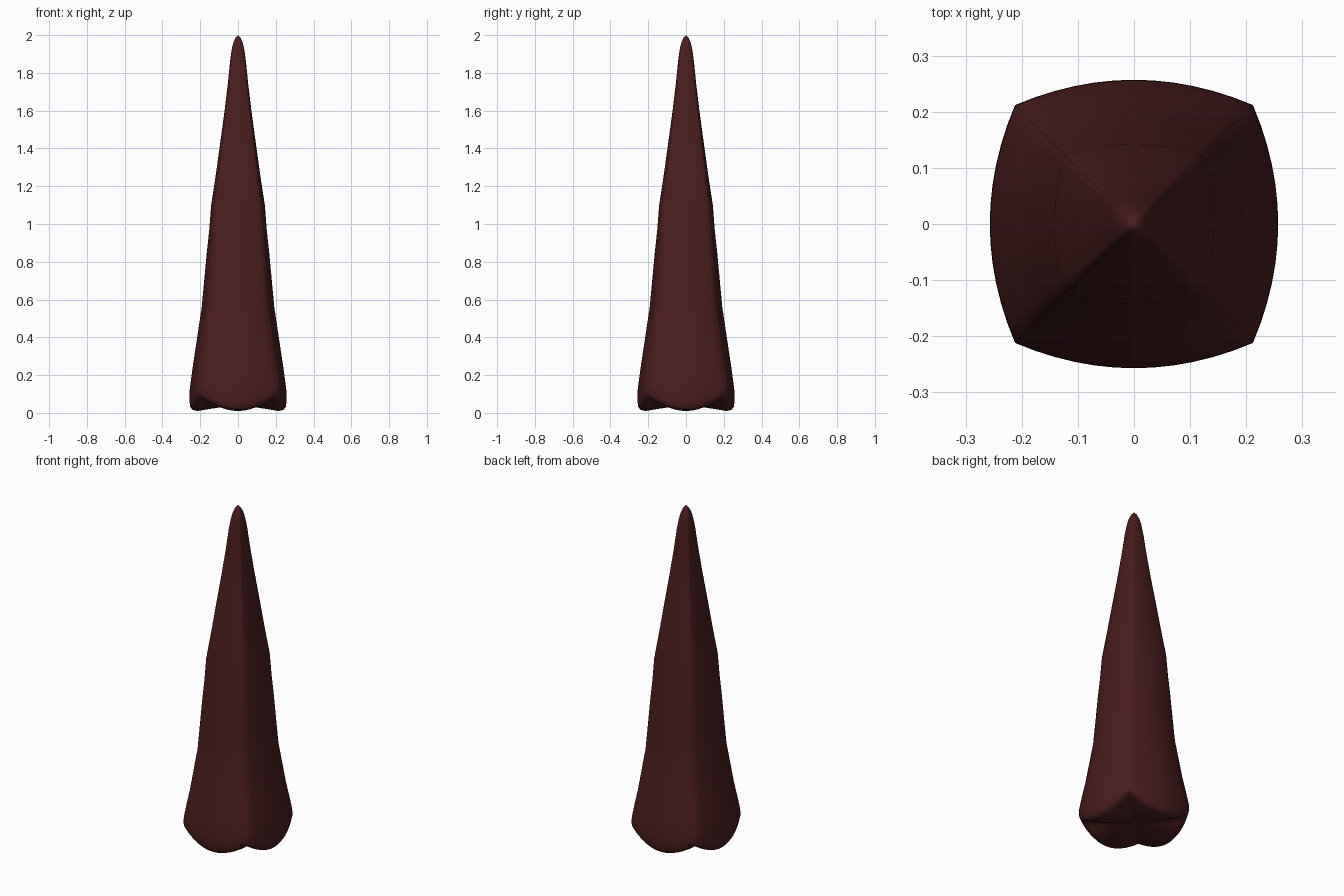
import bpy, bmesh, math

if "Cube" in bpy.data.objects:
    bpy.data.objects.remove(bpy.data.objects["Cube"])

# (height, half width across flats, corner squareness, corner lift)
PROFILE = [
    (0.010, 0.215, 0.83, 0.070), (0.016, 0.241, 0.83, 0.070),
    (0.032, 0.253, 0.825, 0.066), (0.06, 0.257, 0.825, 0.058),
    (0.12, 0.256, 0.825, 0.035), (0.22, 0.243, 0.825, 0.012),
    (0.32, 0.228, 0.82, 0), (0.44, 0.210, 0.82, 0), (0.56, 0.192, 0.82, 0),
    (0.70, 0.179, 0.83, 0), (0.85, 0.165, 0.845, 0), (0.97, 0.152, 0.86, 0),
    (1.10, 0.142, 0.87, 0), (1.25, 0.119, 0.88, 0), (1.43, 0.094, 0.89, 0),
    (1.60, 0.071, 0.89, 0), (1.75, 0.053, 0.88, 0), (1.86, 0.042, 0.86, 0),
    (1.92, 0.034, 0.83, 0), (1.96, 0.025, 0.80, 0), (1.985, 0.014, 0.75, 0),
]
STEPS = 12


def ring(bm, z, r, c, lift):
    """Bulged square cross-section whose corners rise by lift."""
    verts = []
    for side in range(4):
        ca, sa = [(1, 0), (0, 1), (-1, 0), (0, -1)][side]
        for i in range(STEPS):
            v = -1 + 2 * i / STEPS
            x = r * (1 - (1 - c) * v * v)
            y = r * c * v
            verts.append(bm.verts.new((x * ca - y * sa, x * sa + y * ca, z + lift * v * v)))
    return verts


# Spike body
bm = bmesh.new()
rings = [ring(bm, *p) for p in PROFILE]
n = 4 * STEPS
for a, b in zip(rings, rings[1:]):
    for i in range(n):
        j = (i + 1) % n
        bm.faces.new((a[i], a[j], b[j], b[i]))

# Rounded tip and slightly hollow underside
tip = bm.verts.new((0, 0, 2.0))
base = bm.verts.new((0, 0, 0.045))
for i in range(n):
    j = (i + 1) % n
    bm.faces.new((rings[-1][i], rings[-1][j], tip))
    bm.faces.new((rings[0][j], rings[0][i], base))
bmesh.ops.translate(bm, verts=bm.verts, vec=(0, 0, 0))
bmesh.ops.recalc_face_normals(bm, faces=bm.faces)

mesh = bpy.data.meshes.new("spike")
bm.to_mesh(mesh)
bm.free()
spike = bpy.data.objects.new("spike", mesh)
bpy.context.collection.objects.link(spike)

# Dark red surface
mat = bpy.data.materials.new("dark_red")
mat.diffuse_color = (0.07, 0.012, 0.013, 1)
mat.use_nodes = True
mat.node_tree.nodes["Principled BSDF"].inputs["Base Color"].default_value = mat.diffuse_color
mesh.materials.append(mat)
for p in mesh.polygons:
    p.use_smooth = True
